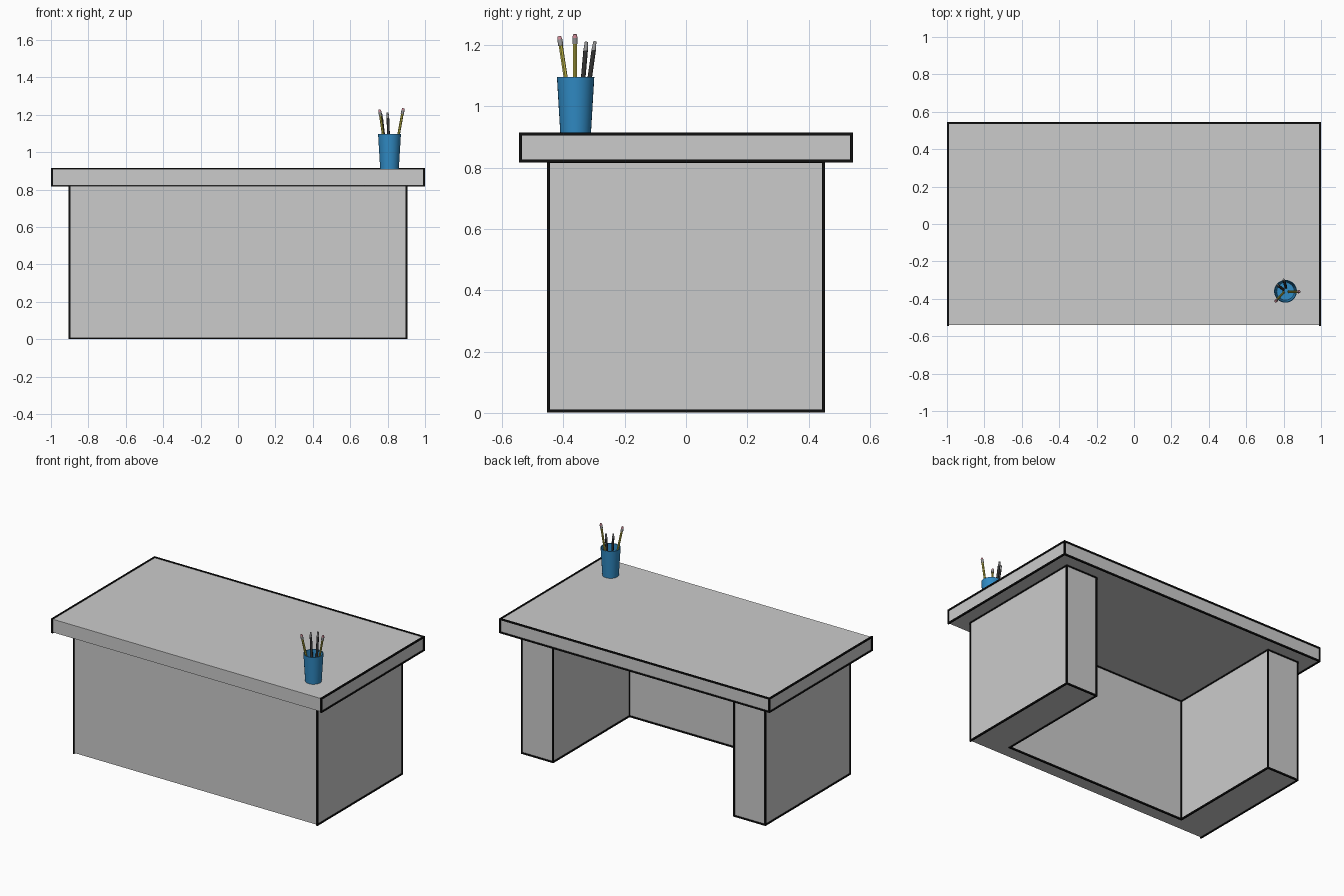
import bpy, bmesh
from math import pi
from mathutils import Vector, Matrix

if "Cube" in bpy.data.objects:
    bpy.data.objects.remove(bpy.data.objects["Cube"])


def material(name, rgb):
    m = bpy.data.materials.new(name)
    m.diffuse_color = (*rgb, 1)
    m.use_nodes = True
    m.node_tree.nodes["Principled BSDF"].inputs["Base Color"].default_value = m.diffuse_color
    return m


BLACK = material("ink", (0.005, 0.005, 0.005))
BLUE = material("blue", (0.03, 0.26, 0.56))
YELLOW = material("yellow", (0.5, 0.45, 0.06))
DARK = material("dark", (0.03, 0.03, 0.03))
METAL = material("metal", (0.3, 0.3, 0.3))
PINK = material("pink", (0.6, 0.25, 0.3))


def finish(name, bm, mat=None, smooth=False):
    bmesh.ops.recalc_face_normals(bm, faces=bm.faces)
    me = bpy.data.meshes.new(name)
    bm.to_mesh(me)
    bm.free()
    if mat:
        me.materials.append(mat)
    ob = bpy.data.objects.new(name, me)
    bpy.context.collection.objects.link(ob)
    if smooth:
        bpy.ops.object.select_all(action='DESELECT')
        ob.select_set(True)
        bpy.context.view_layer.objects.active = ob
        bpy.ops.object.shade_smooth_by_angle(angle=0.7)
    return ob


def prism(name, outline, z0, z1):
    bm = bmesh.new()
    face = bm.faces.new([bm.verts.new((x, y, z0)) for x, y in outline])
    ext = bmesh.ops.extrude_face_region(bm, geom=[face])
    top = [v for v in ext["geom"] if isinstance(v, bmesh.types.BMVert)]
    bmesh.ops.translate(bm, verts=top, vec=(0, 0, z1 - z0))
    return finish(name, bm)


def edge_lines(name, ob, width=0.01):
    # thin ink bars on every edge except the long front ones
    bm = bmesh.new()
    vs = ob.data.vertices
    front = min(v.co.y for v in vs)
    for e in ob.data.edges:
        a, b = (vs[i].co for i in e.vertices)
        d = b - a
        if abs(d.x) > 1e-4 and abs(a.y - front) < 1e-4:
            continue
        size = Vector([abs(c) + width for c in d])
        bmesh.ops.create_cube(bm, size=1, matrix=Matrix.Translation((a + b) / 2)
                              @ Matrix.Diagonal((*size, 1)))
    return finish(name, bm, BLACK)


def rod(name, a, b, r0, r1, mat, sides=12):
    a, b = Vector(a), Vector(b)
    d = b - a
    mat4 = Matrix.Translation((a + b) / 2) @ d.to_track_quat('Z', 'Y').to_matrix().to_4x4()
    bm = bmesh.new()
    bmesh.ops.create_cone(bm, cap_ends=True, segments=sides, radius1=r0, radius2=r1,
                          depth=d.length, matrix=mat4)
    return finish(name, bm, mat, True)


# U-shaped base: front panel with two side legs, open at the back
W, D, LEG, PANEL = 0.9, 0.448, 0.23, 0.09
base = prism("desk_base", [(-W, -D), (W, -D), (W, D), (W - LEG, D), (W - LEG, -D + PANEL),
                           (-W + LEG, -D + PANEL), (-W + LEG, D), (-W, D)], 0.006, 0.82)
edge_lines("base_edge_lines", base)

# Desktop slab
top = prism("desktop", [(-0.995, -0.54), (0.995, -0.54), (0.995, 0.54), (-0.995, 0.54)],
            0.822, 0.91)
edge_lines("desktop_edge_lines", top)

# Open tapered cup, thin wall with inner floor
CX, CY = 0.81, -0.36
profile = [(0.05, 0.911), (0.061, 1.096), (0.057, 1.096), (0.047, 0.918)]
bm = bmesh.new()
N = 32
rings = [[bm.verts.new(Matrix.Translation((CX, CY, z)) @ Matrix.Rotation(2 * pi * i / N, 4, 'Z')
                       @ Vector((r, 0, 0))) for i in range(N)] for r, z in profile]
for lo, hi in zip(rings, rings[1:]):
    for i in range(N):
        j = (i + 1) % N
        bm.faces.new((lo[i], lo[j], hi[j], hi[i]))
bm.faces.new(rings[0])
bm.faces.new(rings[-1])
finish("cup", bm, BLUE, True)

# Pencils: yellow shaft, metal ferrule, pink eraser
pencils = [((0.80, -0.366, 0.922), (0.757, -0.413, 1.228)),
           ((0.828, -0.362, 0.922), (0.884, -0.362, 1.235))]
for n, (a, b) in enumerate(pencils, 1):
    a, b = Vector(a), Vector(b)
    p, q = a.lerp(b, 0.9), a.lerp(b, 0.965)
    rod(f"pencil_shaft_{n}", a, p, 0.007, 0.007, YELLOW, 6)
    rod(f"pencil_ferrule_{n}", p, q, 0.0085, 0.0085, METAL)
    rod(f"pencil_eraser_{n}", q, b, 0.0085, 0.0055, PINK)

# Pens: dark shaft with a grey tapered end
pens = [((0.812, -0.338, 0.922), (0.80, -0.297, 1.212)),
        ((0.798, -0.35, 0.922), (0.765, -0.325, 1.21))]
for n, (a, b) in enumerate(pens, 1):
    a, b = Vector(a), Vector(b)
    p = a.lerp(b, 0.9)
    rod(f"pen_shaft_{n}", a, p, 0.0075, 0.0075, DARK)
    rod(f"pen_end_{n}", p, b, 0.0075, 0.005, METAL)
